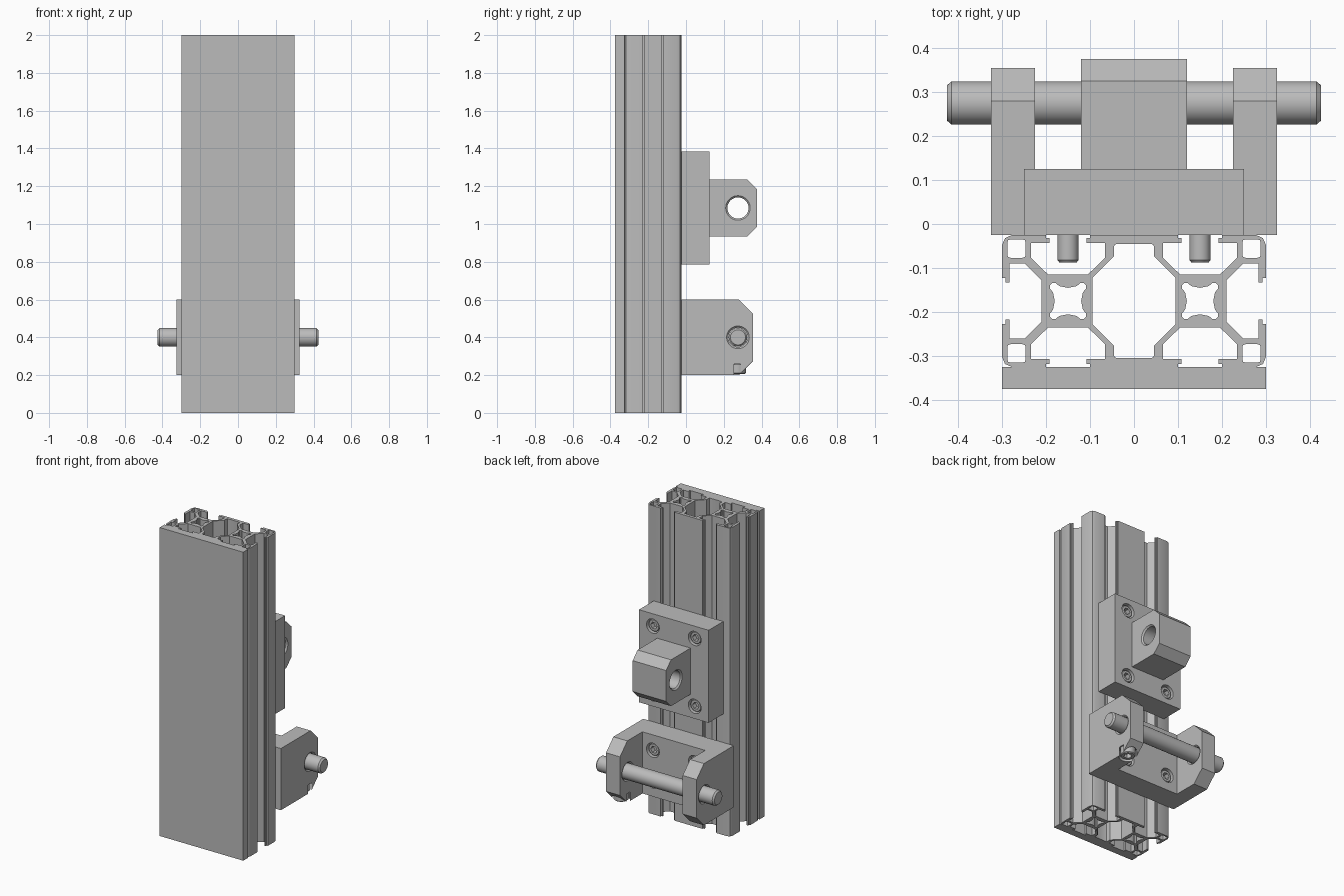
import bpy, bmesh, math
from mathutils import Matrix, Vector

if "Cube" in bpy.data.objects:
    bpy.data.objects.remove(bpy.data.objects["Cube"])

grey = bpy.data.materials.new("plain_grey")
grey.use_nodes = True
grey.diffuse_color = (0.5, 0.5, 0.5, 1)
grey.node_tree.nodes["Principled BSDF"].inputs["Base Color"].default_value = (0.5, 0.5, 0.5, 1)

TURN = {"x": Matrix.Rotation(math.pi / 2, 4, "Y"),
        "y": Matrix.Rotation(-math.pi / 2, 4, "X"),
        "z": Matrix.Identity(4)}


def finish(name, bm):
    bmesh.ops.recalc_face_normals(bm, faces=bm.faces)
    mesh = bpy.data.meshes.new(name)
    bm.to_mesh(mesh)
    bm.free()
    mesh.materials.append(grey)
    obj = bpy.data.objects.new(name, mesh)
    bpy.context.collection.objects.link(obj)
    return obj


def prism(name, outline, x0, x1):
    """Extrude a (y, z) outline from x0 to x1."""
    bm = bmesh.new()
    face = bm.faces.new([bm.verts.new((x0, y, z)) for y, z in outline])
    new = bmesh.ops.extrude_face_region(bm, geom=[face])["geom"]
    bmesh.ops.translate(bm, vec=(x1 - x0, 0, 0),
                        verts=[v for v in new if isinstance(v, bmesh.types.BMVert)])
    return finish(name, bm)


def box(name, x0, x1, y0, y1, z0, z1):
    return prism(name, [(y0, z0), (y1, z0), (y1, z1), (y0, z1)], x0, x1)


def lathe(name, profile, axis, place=(0, 0, 0), sides=40):
    """Turn a (radius, distance) profile around an axis, with flat ends."""
    bm = bmesh.new()
    rings = []
    for r, t in profile:
        angles = [2 * math.pi * i / sides for i in range(sides)]
        rings.append([bm.verts.new((r * math.cos(a), r * math.sin(a), t)) for a in angles])
    for a, b in zip(rings, rings[1:]):
        for i in range(sides):
            j = (i + 1) % sides
            bm.faces.new((a[i], a[j], b[j], b[i]))
    bm.faces.new(rings[0])
    bm.faces.new(rings[-1])
    bm.transform(Matrix.Translation(Vector(place)) @ TURN[axis])
    return finish(name, bm)


def cut(obj, cutter):
    mod = obj.modifiers.new("cut", "BOOLEAN")
    mod.operation, mod.solver, mod.object = "DIFFERENCE", "EXACT", cutter
    bpy.context.view_layer.update()
    bpy.context.view_layer.objects.active = obj
    bpy.ops.object.modifier_apply(modifier=mod.name)
    bpy.data.objects.remove(cutter)


def four_way(quarter):
    """Mirror a quarter outline, listed from the top to the right, to a full loop."""
    half = quarter + [(x, -y) for x, y in reversed(quarter)]
    return half + [(-x, y) for x, y in reversed(half)]


# Slotted rail: outer outline, centre cavity, corner cavities and core bores
outer = four_way([
    (.1, .15), (.1, .143), (.108, .143), (.108, .132), (.066, .132), (.066, .098),
    (.105, .06), (.195, .06), (.234, .098), (.234, .132), (.192, .132), (.192, .143),
    (.2, .143), (.2, .15), (.277, .15), (.293, .143), (.3, .127), (.3, .052),
    (.292, .052), (.292, .042), (.283, .042), (.283, .085), (.248, .085), (.21, .047)])
centre = four_way([(.038, .13), (.044, .128), (.046, .122), (.046, .101), (.094, .053)])
corner = four_way([(.013, .021), (.019, .019), (.021, .013)])
lobe = [(.03, 0), (.034, .02), (.041, .028), (.041, .036), (.036, .041), (.028, .041), (.02, .034)]
core = []
for turn in range(4):
    core += lobe
    lobe = [(-y, x) for x, y in lobe]

loops = [outer, centre]
for sx in (-1, 1):
    loops.append([(x + sx * .15, y) for x, y in core])
    for sy in (-1, 1):
        loops.append([(x + sx * .267, y + sy * .119) for x, y in corner])

curve = bpy.data.curves.new("rail_profile", "CURVE")
curve.dimensions, curve.fill_mode, curve.extrude = "2D", "BOTH", 1
for loop in loops:
    spline = curve.splines.new("POLY")
    spline.points.add(len(loop) - 1)
    for point, (x, y) in zip(spline.points, loop):
        point.co = (x, y, 0, 1)
    spline.use_cyclic_u = True
shape = bpy.data.objects.new("rail_shape", curve)
bpy.context.collection.objects.link(shape)
bpy.context.view_layer.update()
bm = bmesh.new()
bm.from_mesh(shape.evaluated_get(bpy.context.evaluated_depsgraph_get()).to_mesh())
bpy.data.objects.remove(shape)
bmesh.ops.remove_doubles(bm, verts=bm.verts, dist=.0001)
bmesh.ops.translate(bm, verts=bm.verts, vec=(0, -.175, 1))
finish("slotted_rail", bm)

# Flat plate on the front of the rail
box("front_plate", -.3, .3, -.375, -.325, 0, 2)

# Upper mounting plate with a bored lug
FACE = .125
mount = box("mounting_plate", -.25, .25, -.025, FACE, .785, 1.385)
lug = prism("bored_lug", [(FACE, .935), (.325, .935), (.375, .985), (.375, 1.185),
                          (.325, 1.235), (FACE, 1.235)], -.12, .12)
cut(lug, lathe("lug_bore", [(.075, -.13), (.056, -.111), (.056, .111), (.075, .13)],
               "x", (0, .275, 1.085)))

# Lower U-shaped bracket with bored arms
bracket = prism("rod_bracket", [(-.025, .2), (.28, .2), (.355, .275), (.355, .525),
                                (.28, .6), (-.025, .6)], -.325, .325)
cut(bracket, box("gap", -.225, .225, FACE, .5, .1, .7))
for side in (-1, 1):
    cut(bracket, lathe("arm_bore", [(.07, -.06), (.051, -.041), (.051, .041), (.07, .06)],
                       "x", (side * .275, .275, .4)))
cut(bracket, lathe("clamp_seat", [(.053, .1), (.053, .258)], "z", (.275, .272, 0)))

# Cross rod with chamfered ends
lathe("cross_rod", [(.04, -.425), (.049, -.415), (.049, .415), (.04, .425)],
      "x", (0, .275, .4))

# Clamp screw under the left arm
clamp = lathe("clamp_screw", [(.04, .207), (.045, .212), (.045, .256), (.024, .256), (.024, .33)],
              "z", (.275, .272, 0))
cut(clamp, lathe("hex", [(.025, .19), (.025, .235)], "z", (.275, .272, 0), 6))

# Socket screws: one master, shared by the rest
screw = lathe("mounting_screw", [(.02, -.087), (.024, -.082), (.024, .05), (.039, .05),
                                 (.039, .111), (.035, .115)], "y")
cut(screw, lathe("hex", [(.023, .085), (.023, .15)], "y", sides=6))
spots = [(mount, 1.085, .22), (bracket, .4, .1)]
first = True
for plate, mid, reach in spots:
    for sx in (-1, 1):
        for sz in (-1, 1):
            place = (sx * .15, 0, mid + sz * reach)
            cut(plate, lathe("counterbore", [(.046, .05), (.046, .2)], "y", place))
            item = screw if first else screw.copy()
            if not first:
                bpy.context.collection.objects.link(item)
            item.location = place
            first = False

# Smooth round walls, keep edges sharp
bpy.ops.object.select_all(action="DESELECT")
for obj in bpy.context.collection.objects:
    if obj.type == "MESH" and grey.name in obj.data.materials:
        obj.select_set(True)
        bpy.context.view_layer.objects.active = obj
bpy.ops.object.shade_smooth_by_angle(angle=math.radians(25))
